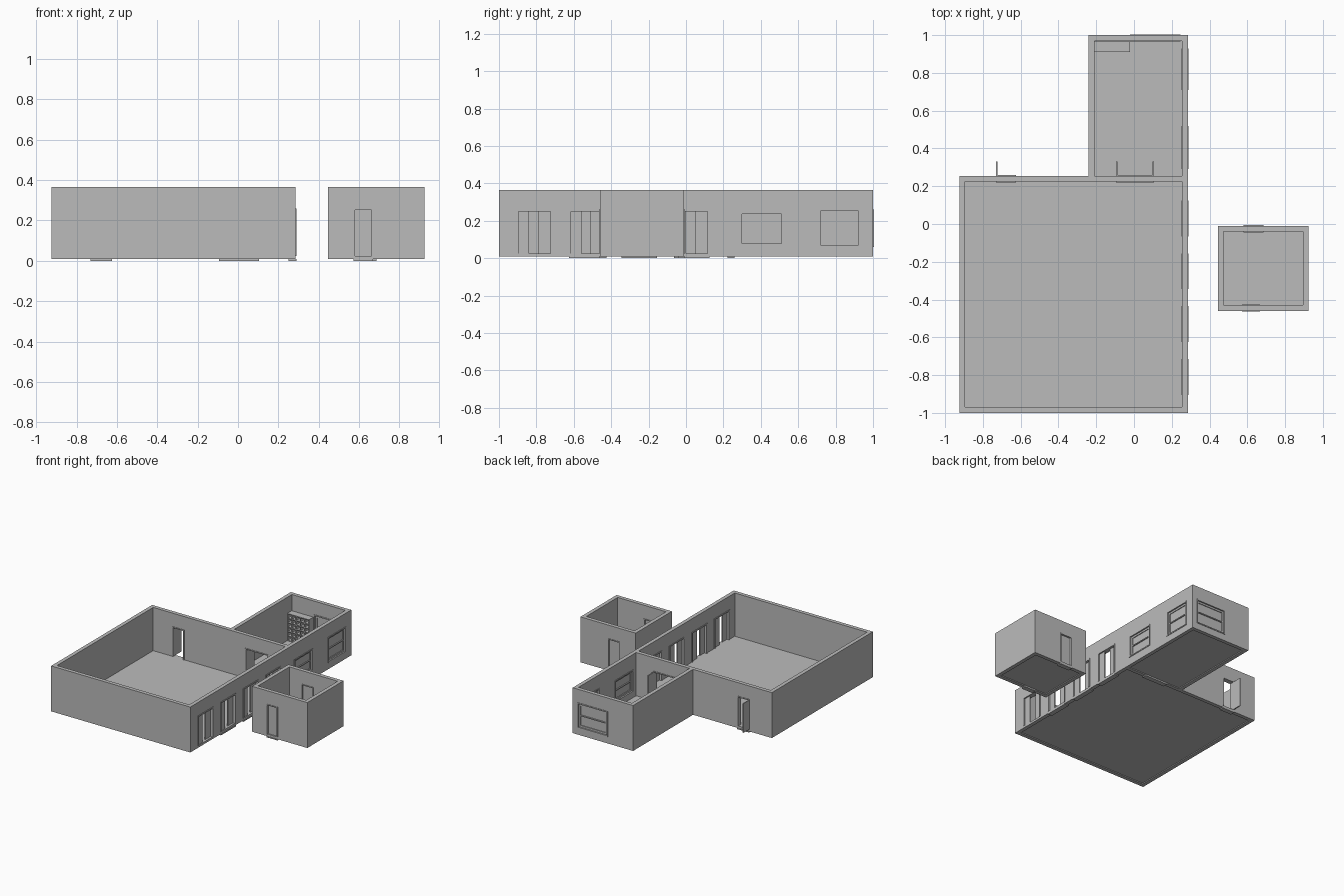
import bpy
import bmesh

cube = bpy.data.objects.get("Cube")
if cube:
    bpy.data.objects.remove(cube, do_unlink=True)

GREY = bpy.data.materials.new("plain_grey")
GREY.use_nodes = True
GREY.diffuse_color = (0.5, 0.5, 0.5, 1)
GREY.node_tree.nodes["Principled BSDF"].inputs["Base Color"].default_value = (0.5, 0.5, 0.5, 1)

BASE, TOP, HEAD, T = 0.008, 0.365, 0.26, 0.03
FLOOR = 0.025


def finish(name, bm):
    bmesh.ops.recalc_face_normals(bm, faces=bm.faces)
    mesh = bpy.data.meshes.new(name)
    bm.to_mesh(mesh)
    bm.free()
    mesh.materials.append(GREY)
    ob = bpy.data.objects.new(name, mesh)
    bpy.context.collection.objects.link(ob)
    return ob


def prism(bm, outline, z0, z1):
    face = bm.faces.new([bm.verts.new((x, y, z0)) for x, y in outline])
    new = bmesh.ops.extrude_face_region(bm, geom=[face])["geom"]
    bmesh.ops.translate(bm, vec=(0, 0, z1 - z0),
                        verts=[v for v in new if isinstance(v, bmesh.types.BMVert)])


def block(bm, x0, x1, y0, y1, z0, z1):
    prism(bm, [(x0, y0), (x1, y0), (x1, y1), (x0, y1)], z0, z1)


def slab(bm, axis, u0, u1, n0, n1, z0, z1):
    """Block in a wall: u runs along the wall, n across its thickness."""
    if axis == "x":
        block(bm, n0, n1, u0, u1, z0, z1)
    else:
        block(bm, u0, u1, n0, n1, z0, z1)


def surround(bm, axis, u0, u1, n0, n1, z0, z1, w, bottom=True):
    slab(bm, axis, u0, u0 + w, n0, n1, z0, z1)
    slab(bm, axis, u1 - w, u1, n0, n1, z0, z1)
    slab(bm, axis, u0 + w, u1 - w, n0, n1, z1 - w, z1)
    if bottom:
        slab(bm, axis, u0 + w, u1 - w, n0, n1, z0, z0 + w)


# Openings: wall axis, span along wall, wall faces, heights
terrace = [("x", y, y + 0.19, 0.255, 0.285, FLOOR, HEAD) for y in (-0.905, -0.625, -0.345, -0.065)]
windows = [("x", 0.29, 0.52, 0.255, 0.285, 0.07, 0.245),
           ("x", 0.71, 0.93, 0.255, 0.285, 0.06, HEAD),
           ("y", -0.02, 0.245, 0.97, 1.0, 0.06, HEAD)]
inner_door = ("y", -0.095, 0.105, 0.225, 0.255, FLOOR, HEAD)
side_door = ("y", -0.73, -0.625, 0.225, 0.255, FLOOR, HEAD)
hut_doors = [("y", 0.572, 0.668, -0.46, -0.43, FLOOR, HEAD),
             ("y", 0.58, 0.685, -0.04, -0.01, FLOOR, HEAD)]


def carve(name, outline, rooms, openings):
    bm = bmesh.new()
    prism(bm, outline, BASE, TOP)
    walls = finish(name, bm)
    for cut_name, axis_boxes in (("room_cutter", rooms), ("opening_cutter", openings)):
        bm = bmesh.new()
        for b in axis_boxes:
            if cut_name == "room_cutter":
                block(bm, *b, -0.1, 0.5)
            else:
                a, u0, u1, n0, n1, z0, z1 = b
                slab(bm, a, u0, u1, n0 - 0.01, n1 + 0.01, z0, z1)
        cutter = finish(cut_name, bm)
        cutter.hide_render = True
        mod = walls.modifiers.new("cut", "BOOLEAN")
        mod.object, mod.operation, mod.solver = cutter, "DIFFERENCE", "EXACT"
        bpy.context.view_layer.objects.active = walls
        bpy.ops.object.modifier_apply(modifier=mod.name)
        bpy.data.objects.remove(cutter, do_unlink=True)


# Walls of the L-shaped house and the separate hut
L = [(-0.925, -1), (0.285, -1), (0.285, 1), (-0.24, 1), (-0.24, 0.255), (-0.925, 0.255)]
house_rooms = [(-0.895, 0.255, -0.97, 0.225), (-0.21, 0.255, 0.255, 0.97)]
carve("house_walls", L, house_rooms, terrace + windows + [inner_door, side_door])
HUT = (0.445, 0.925, -0.46, -0.01)
hut_room = (HUT[0] + T, HUT[1] - T, HUT[2] + T, HUT[3] - T)
carve("hut_walls", [(HUT[0], HUT[2]), (HUT[1], HUT[2]), (HUT[1], HUT[3]), (HUT[0], HUT[3])],
      [hut_room], hut_doors)

# Floors
for name, room in zip(("main_floor", "back_floor", "hut_floor"), house_rooms + [hut_room]):
    bm = bmesh.new()
    block(bm, *room, 0.015, FLOOR)
    finish(name, bm)

# Sliding doors: frame, two leaves with a gap between, sill
for i, (a, u0, u1, n0, n1, z0, z1) in enumerate(terrace):
    bm = bmesh.new()
    surround(bm, a, u0, u1, n0 - 0.004, n1 + 0.004, z0, z1, 0.01, bottom=False)
    mid = (n0 + n1) / 2
    for s0, s1, off in ((u0 + 0.01, u0 + 0.065, 0.005), (u1 - 0.075, u1 - 0.01, -0.005)):
        slab(bm, a, s0, s1, mid + off - 0.004, mid + off + 0.004, z0, z1 - 0.01)
    if i:
        slab(bm, a, u0, u1, n0 - 0.004, n1 + 0.004, 0, BASE)
    finish("terrace_door_%d" % (i + 1), bm)

# Windows: outer frame, sash, middle rail, pane
for i, (a, u0, u1, n0, n1, z0, z1) in enumerate(windows):
    bm = bmesh.new()
    surround(bm, a, u0, u1, n0 - 0.004, n1 + 0.004, z0, z1, 0.009)
    mid, zm = (n0 + n1) / 2, (z0 + z1) / 2
    surround(bm, a, u0 + 0.009, u1 - 0.009, mid - 0.008, mid + 0.008, z0 + 0.009, z1 - 0.009, 0.014)
    slab(bm, a, u0 + 0.023, u1 - 0.023, mid - 0.01, mid + 0.01, zm - 0.004, zm + 0.004)
    slab(bm, a, u0 + 0.02, u1 - 0.02, mid - 0.002, mid + 0.002, z0 + 0.02, z1 - 0.02)
    finish("window_%d" % (i + 1), bm)

# Hinged doors standing open, leaves swung towards the back
for name, door, hinges in (("inner_double_door", inner_door, (-1, 1)), ("side_door", side_door, (-1,))):
    a, u0, u1, n0, n1, z0, z1 = door
    bm = bmesh.new()
    surround(bm, a, u0, u1, n0 - 0.004, n1 + 0.004, z0, z1, 0.008, bottom=False)
    for h in hinges:
        x = u0 + 0.004 if h < 0 else u1 - 0.004
        block(bm, x - 0.004, x + 0.004, n1, 0.33, z0, z1 - 0.006)
    slab(bm, a, u0, u1, n0 - 0.004, n1 + 0.004, 0, BASE)
    finish(name, bm)

# Closed hut doors with sills
for name, (a, u0, u1, n0, n1, z0, z1) in zip(("hut_front_door", "hut_back_door"), hut_doors):
    bm = bmesh.new()
    surround(bm, a, u0, u1, n0 - 0.004, n1 + 0.004, z0, z1, 0.007, bottom=False)
    mid = (n0 + n1) / 2
    slab(bm, a, u0 + 0.007, u1 - 0.007, mid - 0.005, mid + 0.005, z0, z1 - 0.007)
    slab(bm, a, u0, u1, n0 - 0.004, n1 + 0.004, 0, BASE)
    finish(name, bm)

# Bookshelf with a lattice of compartments
bm = bmesh.new()
X0, X1, Y0, Y1, Z1 = -0.208, -0.02, 0.91, 0.965, 0.24
COLS, ROWS, B = 5, 6, 0.006
for c in range(COLS + 1):
    x = X0 + (X1 - X0 - B) * c / COLS
    block(bm, x, x + B, Y0, Y1, FLOOR, Z1)
for r in range(ROWS + 1):
    z = FLOOR + (Z1 - FLOOR - B) * r / ROWS
    block(bm, X0, X1, Y0, Y1, z, z + B)
block(bm, X0, X1, Y1 - 0.004, Y1, FLOOR, Z1)
finish("bookshelf", bm)
